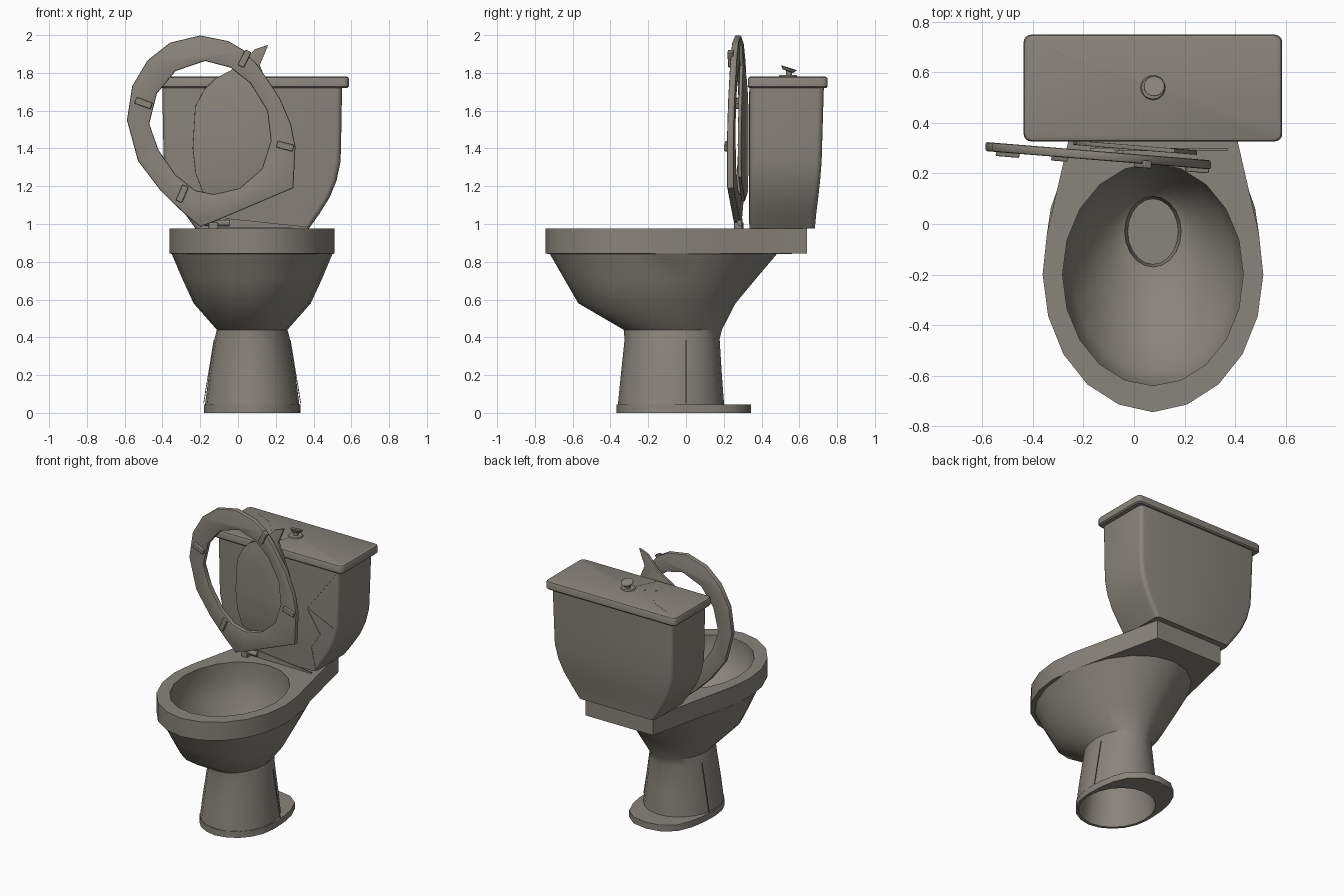
import bpy, bmesh, math
from mathutils import Vector, Matrix

if "Cube" in bpy.data.objects:
    bpy.data.objects.remove(bpy.data.objects["Cube"])

CX = 0.075  # centre line of bowl and tank
MAT = bpy.data.materials.new("grimy_ceramic")
MAT.diffuse_color = (0.25, 0.232, 0.2, 1)
MAT.use_nodes = True
MAT.node_tree.nodes["Principled BSDF"].inputs["Base Color"].default_value = MAT.diffuse_color


def finish(name, bm, bevel=0.0):
    bmesh.ops.recalc_face_normals(bm, faces=bm.faces)
    me = bpy.data.meshes.new(name)
    bm.to_mesh(me)
    bm.free()
    ob = bpy.data.objects.new(name, me)
    bpy.context.collection.objects.link(ob)
    me.materials.clear()
    me.materials.append(MAT)
    if bevel:
        m = ob.modifiers.new("bevel", 'BEVEL')
        m.width, m.segments, m.limit_method = bevel, 2, 'ANGLE'
    bpy.ops.object.select_all(action='DESELECT')
    ob.select_set(True)
    bpy.context.view_layer.objects.active = ob
    bpy.ops.object.shade_smooth_by_angle(angle=math.radians(32))
    return ob


def loft(name, rings, caps=True, closed=False, bevel=0.0):
    bm = bmesh.new()
    vs = [[bm.verts.new(p) for p in r] for r in rings]
    n = len(rings[0])
    pairs = list(zip(vs, vs[1:])) + ([(vs[-1], vs[0])] if closed else [])
    for a, b in pairs:
        for i in range(n):
            j = (i + 1) % n
            bm.faces.new((a[i], a[j], b[j], b[i]))
    if caps and not closed:
        bm.faces.new(vs[0])
        bm.faces.new(vs[-1])
    return finish(name, bm, bevel)


def oval(z, rx, y0, y1, n=20):
    c, ry = (y0 + y1) / 2, (y1 - y0) / 2
    return [(CX + rx * math.sin(2 * math.pi * i / n),
             c - ry * math.cos(2 * math.pi * i / n), z) for i in range(n)]


def outline(half, z):
    """Mirror a half outline (front to back) into a closed ring."""
    pts = half + [(-x, y) for x, y in half[-2:0:-1]]
    return [(CX + x, y, z) for x, y in pts]


def round_rect(z, hw, y0, y1, r, seg=4):
    out = []
    for k, (sx, y) in enumerate(((1, y1 - r), (-1, y1 - r), (-1, y0 + r), (1, y0 + r))):
        for s in range(seg + 1):
            a = math.pi / 2 * (k + s / seg)
            out.append((CX + sx * (hw - r) + r * math.cos(a), y + r * math.sin(a), z))
    return out


def plate(name, loops, y, half, soft=0.0, slope=-0.081):
    """Upright flat plate from x/z outlines, turned slightly about z."""
    cu = bpy.data.curves.new(name, 'CURVE')
    cu.dimensions, cu.fill_mode = '2D', 'BOTH'
    cu.extrude, cu.bevel_depth, cu.offset = half - soft, soft, -soft
    cu.bevel_resolution = 1
    for pts in loops:
        sp = cu.splines.new('POLY')
        sp.points.add(len(pts) - 1)
        for p, (x, z) in zip(sp.points, pts):
            p.co = (x, z, 0, 1)
        sp.use_cyclic_u = True
    tmp = bpy.data.objects.new(name + "_tmp", cu)
    bpy.context.collection.objects.link(tmp)
    bpy.context.view_layer.update()
    me = bpy.data.meshes.new_from_object(tmp.evaluated_get(bpy.context.evaluated_depsgraph_get()))
    bm = bmesh.new()
    bm.from_mesh(me)
    bpy.data.objects.remove(tmp)
    bpy.data.meshes.remove(me)
    bmesh.ops.remove_doubles(bm, verts=bm.verts, dist=1e-5)
    for v in bm.verts:
        x, z, d = v.co
        v.co = (x, y + slope * x - d, z)
    return finish(name, bm)


def box(name, size, mat, bevel=0.0):
    bm = bmesh.new()
    bmesh.ops.create_cube(bm, size=1, matrix=mat @ Matrix.Diagonal((*size, 1)))
    return finish(name, bm, bevel)


def cyl(name, r1, r2, depth, mat, seg=20, bevel=0.0):
    bm = bmesh.new()
    bmesh.ops.create_cone(bm, cap_ends=True, segments=seg, radius1=r1, radius2=r2,
                          depth=depth, matrix=mat)
    return finish(name, bm, bevel)


def crack(name, pts, normal):
    """Thin raised line along a path on a flat surface."""
    for i, (a, b) in enumerate(zip(pts, pts[1:])):
        a, b, n = Vector(a), Vector(b), Vector(normal)
        d = (b - a).normalized()
        m = Matrix((d, n.cross(d), n)).transposed().to_4x4()
        box(f"{name}_{i}", ((b - a).length, 0.004, 0.004),
            Matrix.Translation((a + b) / 2) @ m)


# bowl, rim and hollow pedestal in one closed skin
rim = [(0, -.745), (.135, -.715), (.26, -.635), (.355, -.515), (.415, -.365), (.437, -.2),
       (.42, -.04), (.383, .12), (.335, .33), (.265, .64), (0, .64)]
loft("bowl_and_pedestal", [
    oval(.47, .10, -.16, .10), oval(.54, .112, -.17, .11), oval(.56, .16, -.29, .13),
    oval(.66, .25, -.46, .18), oval(.76, .32, -.58, .22), oval(.86, .358, -.64, .24),
    oval(.975, .358, -.64, .24),
    outline(rim, .975), outline(rim, .845),
    oval(.84, .425, -.72, .48), oval(.71, .37, -.645, .37), oval(.58, .31, -.57, .262),
    oval(.44, .187, -.33, .19), oval(.39, .2, -.325, .178),
    oval(.2, .23, -.345, .19), oval(.0, .255, -.365, .205),
    oval(.0, .235, -.345, .185), oval(.38, .178, -.30, .155)])

# floor flange, a ring open in the middle
foot = [(0, -.367), (.08, -.35), (.15, -.31), (.21, -.24), (.245, -.15), (.256, -.05),
        (.25, .06), (.232, .16), (.19, .26), (.11, .325), (0, .345)]
loft("foot_flange", [outline(foot, 0), outline(foot, .045),
                     oval(.045, .235, -.345, .185), oval(0, .235, -.345, .185)], closed=True)

# access panel edge on the pedestal
for s, side in ((1, "right"), (-1, "left")):
    crack("panel_seam_" + side, [(CX + s * .257, 0.0, .05), (CX + s * .202, 0.0, .385)], (s, 0, 0))

# cistern
loft("tank", [round_rect(z, w, .337, y1, .03) for z, w, y1 in (
    (.975, .30, .682), (1.06, .36, .69), (1.14, .41, .70), (1.23, .447, .71),
    (1.33, .468, .718), (1.5, .472, .723), (1.73, .476, .73))])
loft("tank_lid", [round_rect(z, .512 - i, .327 + i, .75 - i, .03) for z, i in (
    (1.72, .008), (1.728, 0), (1.768, 0), (1.776, .004), (1.78, .012))])

# flush knob
cyl("flush_collar", .05, .045, .01, Matrix.Translation((CX, .54, 1.783)))
cyl("flush_stem", .016, .016, .05, Matrix.Translation((CX, .545, 1.795)))
cyl("flush_button", .03, .044, .02,
    Matrix.Translation((CX + .005, .543, 1.818)) @ Matrix.Rotation(math.radians(-18), 4, 'X'), bevel=.005)

# raised seat ring hanging from one hinge
outer = [(-.2, .985), (-.12, 1.015), (.293, 1.19), (.304, 1.41), (.28, 1.53), (.22, 1.67),
         (.105, 1.84), (.03, 1.92), (-.05, 1.968), (-.2, 1.998), (-.36, 1.96), (-.48, 1.865),
         (-.56, 1.73), (-.588, 1.55), (-.53, 1.335), (-.41, 1.177), (-.29, 1.06)]
inner = [(-.174, 1.863), (-.33, 1.81), (-.43, 1.69), (-.47, 1.53), (-.42, 1.39), (-.33, 1.26),
         (-.227, 1.178), (-.127, 1.158), (.01, 1.19), (.127, 1.293), (.174, 1.44),
         (.155, 1.6), (.065, 1.745), (-.04, 1.828)]
plate("seat", [outer, inner], .259, .018, .008)

# seat bumpers pointing at the middle of the ring
for i, (x, z) in enumerate(((-.5, 1.64), (.035, 1.875), (.25, 1.412), (-.295, 1.16))):
    a = math.atan2(z - 1.51, x + .145)
    box(f"seat_bumper_{i}", (.09, .035, .03),
        Matrix.Translation((x, .24 - .081 * x, z)) @ Matrix.Rotation(math.atan(-.081), 4, 'Z')
        @ Matrix.Rotation(math.pi / 2, 4, 'X') @ Matrix.Rotation(a, 4, 'Z'), .004)

# broken seat cover leaning behind the ring
plate("broken_cover", [[(-.185, 1.165), (-.225, 1.27), (-.24, 1.4), (-.227, 1.62), (-.18, 1.71),
      (-.12, 1.77), (.01, 1.84), (.09, 1.925), (.16, 1.948), (.115, 1.84), (.2, 1.64),
      (.25, 1.42), (.23, 1.25), (0, 1.12)]], .303, .009, .002)
plate("hinge_shard", [[(-.13, .98), (-.06, 1.03), (.37, .985), (.37, .977)]], .295, .005, slope=0)

# hinge
cyl("hinge_pin", .016, .016, .13,
    Matrix.Translation((-.11, .285, 1.005)) @ Matrix.Rotation(math.pi / 2, 4, 'Y'), 12)
box("hinge_block", (.05, .05, .035), Matrix.Translation((-.13, .28, .99)), .004)

# cracks in tank front and lid
for i, path in enumerate((
        [(.53, 1.7), (.31, 1.41), (.51, 1.32)],
        [(.31, 1.4), (.41, 1.25), (.34, 1.14), (.37, 1.0)])):
    crack(f"front_crack_{i}", [(x, .336, z) for x, z in path], (0, -1, 0))
for i, path in enumerate((
        [(-.33, .69), (-.2, .63), (-.06, .485), (0, .515), (-.13, .445)],
        [(.06, .5), (-.015, .34)])):
    crack(f"lid_crack_{i}", [(x, y, 1.779) for x, y in path], (0, 0, 1))
